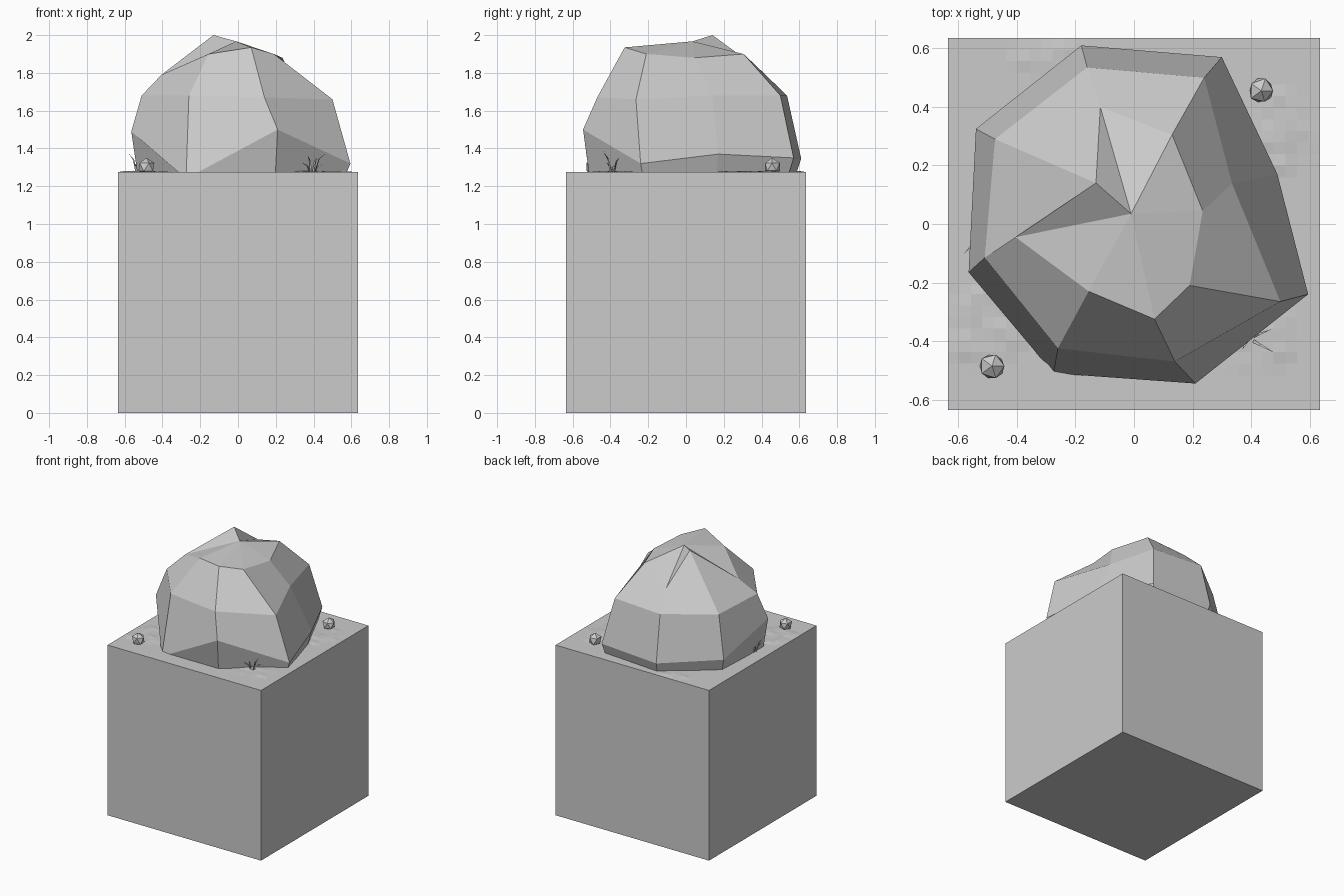
import bpy, bmesh, math, random
from mathutils import Vector

if "Cube" in bpy.data.objects:
    bpy.data.objects.remove(bpy.data.objects["Cube"])

random.seed(4)
S, TOP = 0.636, 1.275


def finish(name, bm):
    bmesh.ops.recalc_face_normals(bm, faces=bm.faces[:])
    me = bpy.data.meshes.new(name)
    bm.to_mesh(me)
    bm.free()
    ob = bpy.data.objects.new(name, me)
    bpy.context.collection.objects.link(ob)
    return ob


# Ground block with faint mounds on its top
bm = bmesh.new()
N = 32
bmesh.ops.create_grid(bm, x_segments=N, y_segments=N, size=S)
rim = [e for e in bm.edges if e.is_boundary]
geo = bmesh.ops.extrude_edge_only(bm, edges=rim)["geom"]
low = [v for v in geo if isinstance(v, bmesh.types.BMVert)]
low_set = set(low)
mounds = [(0.48, 0.32), (-0.5, -0.35), (-0.28, 0.57), (0.42, -0.38)]
for v in bm.verts:
    if v in low_set:
        v.co.z = 0
        continue
    v.co.z = TOP
    near = min(math.hypot(v.co.x - x, v.co.y - y) for x, y in mounds)
    if near < 0.13 and max(abs(v.co.x), abs(v.co.y)) < S - 0.01:
        v.co.z += random.uniform(0, 0.007)
bmesh.ops.contextual_create(bm, geom=[e for e in bm.edges if e.is_boundary])
finish("ground_block", bm)

# Boulder: three eight-sided rings, an inset buried foot and a crown point
widest = [(-.18, .61, 1.345), (.30, .57, 1.35), (.49, .17, 1.37), (.595, -.24, 1.32),
          (.21, -.545, 1.50), (-.275, -.51, 1.24), (-.565, -.165, 1.49), (-.54, .325, 1.36)]
shoulder = [(-.16, .535, 1.68), (.24, .50, 1.68), (.335, .138, 1.68), (.50, -.265, 1.66),
            (.14, -.47, 1.67), (-.26, -.425, 1.68), (-.51, -.115, 1.68), (-.475, .29, 1.67)]
crown = [(-.115, .40, 1.81), (.13, .305, 1.90), (.235, .045, 1.88), (.19, -.21, 1.90),
         (.07, -.325, 1.935), (-.155, -.23, 1.90), (-.405, -.045, 1.79), (-.13, .14, 2.0)]
foot = [(x * 0.93, y * 0.93, 1.22) for x, y, z in widest]
bm = bmesh.new()
rings = [[bm.verts.new(p) for p in r] for r in (foot, widest, shoulder, crown)]
peak = bm.verts.new((-0.01, 0.035, 1.967))
for i in range(8):
    j = (i + 1) % 8
    for a, b in zip(rings, rings[1:]):
        bm.faces.new((a[i], a[j], b[j], b[i]))
    bm.faces.new((rings[-1][i], rings[-1][j], peak))
bm.faces.new(rings[0])
finish("boulder", bm)


# Pebbles
def pebble(name, x, y):
    bm = bmesh.new()
    bmesh.ops.create_icosphere(bm, subdivisions=1, radius=0.046)
    for v in bm.verts:
        v.co *= random.uniform(0.93, 1.08)
        v.co += Vector((x, y, TOP + 0.027))
    finish(name, bm)


pebble("pebble_back", 0.435, 0.455)
pebble("pebble_front", -0.485, -0.485)


# Grass tufts of bent tapering blades
def tuft(name, x, y, tips):
    bm = bmesh.new()
    for dx, dy, h in tips:
        side = Vector((-dy, dx, 0)).normalized() * 0.006
        base = Vector((x + dx * .15, y + dy * .15, TOP - 0.01))
        mid = Vector((x + dx * .45, y + dy * .45, TOP + h * 0.65))
        tip = Vector((x + dx, y + dy, TOP + h))
        a, b, c, d = [bm.verts.new(p) for p in
                      (base - side, base + side, mid + side * .7, mid - side * .7)]
        bm.faces.new((a, b, c, d))
        bm.faces.new((d, c, bm.verts.new(tip)))
    finish(name, bm)


tuft("grass_right", 0.39, -0.39, [(.09, -.05, .11), (-.06, .02, .08), (.04, .05, .09),
                                  (-.02, -.04, .09), (.08, .03, .05), (-.05, -.03, .05)])
tuft("grass_left", -0.53, -0.05, [(-.05, -.05, .10), (-.03, .03, .06), (-.02, -.06, .05)])
